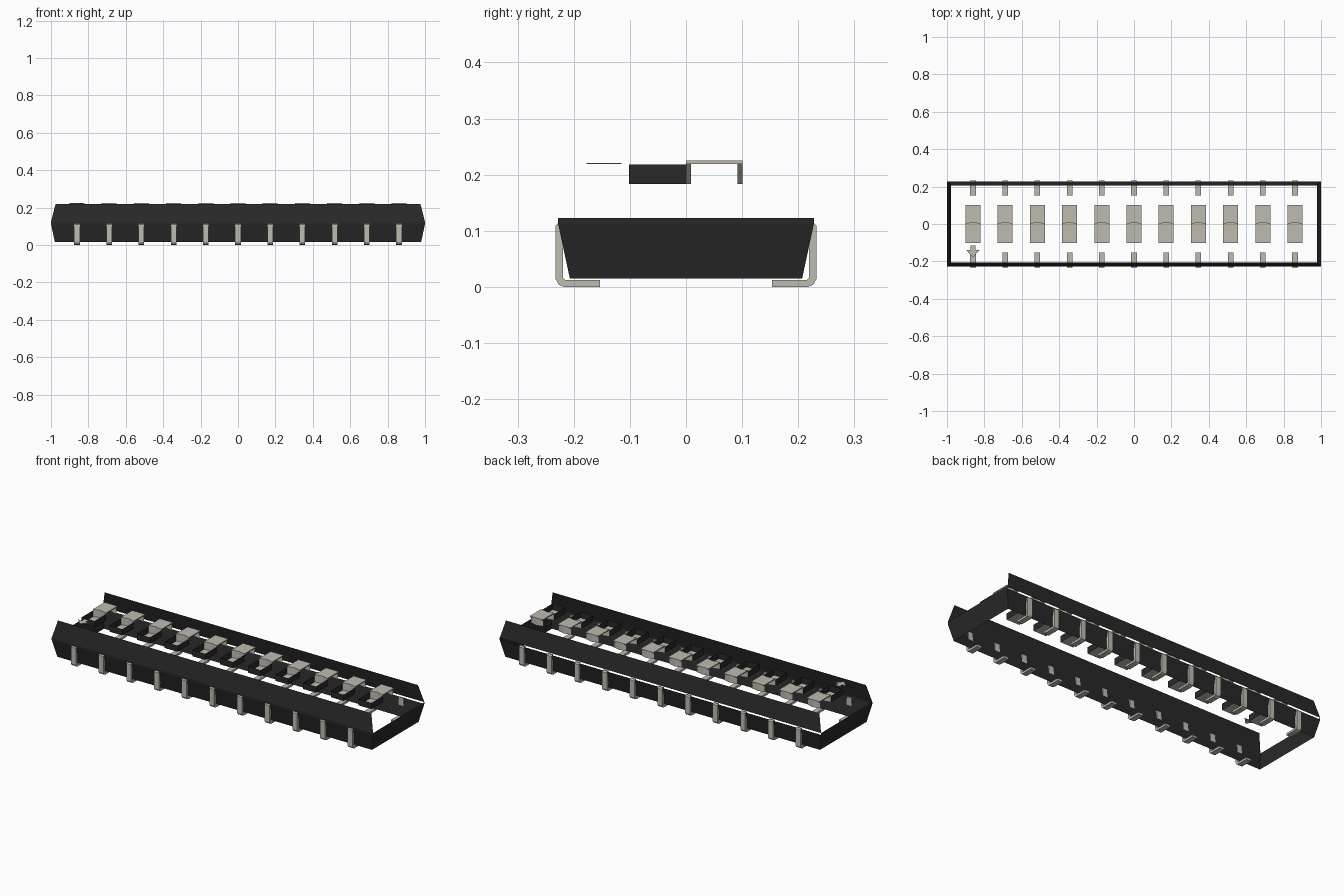
import bpy

cube = bpy.data.objects.get("Cube")
if cube:
    bpy.data.objects.remove(cube, do_unlink=True)


def material(name, colour):
    mat = bpy.data.materials.new(name)
    mat.use_nodes = True
    mat.diffuse_color = colour
    mat.node_tree.nodes["Principled BSDF"].inputs["Base Color"].default_value = colour
    return mat


BLACK = material("black plastic", (0.022, 0.022, 0.022, 1))
METAL = material("pale metal", (0.52, 0.50, 0.43, 1))


def add_mesh(name, verts, faces, mat):
    mesh = bpy.data.meshes.new(name)
    mesh.from_pydata(verts, [], faces)
    mesh.materials.append(mat)
    obj = bpy.data.objects.new(name, mesh)
    bpy.context.collection.objects.link(obj)
    return obj


def ring(x, y, z):
    return [(-x, -y, z), (x, -y, z), (x, y, z), (-x, y, z)]


def band(name, low, high, sides):
    """Thin walls between two rectangles; sides 0 front, 1 +x, 2 back, 3 -x."""
    faces = [(i, (i + 1) % 4, (i + 1) % 4 + 4, i + 4) for i in sides]
    return add_mesh(name, ring(*low) + ring(*high), faces, BLACK)


def prism(name, points, place, low, high, mat):
    """Extrude a 2D outline from low to high; place maps (a, b, depth) to xyz."""
    n = len(points)
    verts = [place(a, b, d) for d in (low, high) for a, b in points]
    faces = [tuple(range(n))[::-1], tuple(range(n, 2 * n))]
    faces += [(i, (i + 1) % n, (i + 1) % n + n, i + n) for i in range(n)]
    obj = add_mesh(name, verts, faces, mat)
    # consistent outward normals
    import bmesh
    bm = bmesh.new()
    bm.from_mesh(obj.data)
    bmesh.ops.recalc_face_normals(bm, faces=bm.faces)
    bm.to_mesh(obj.data)
    bm.free()
    return obj


def flat(a, b, d):
    return (a, b, d)


# Open case: tapered lower walls, narrow parting strip, tapered long upper walls
LOW, MID, RIM, TOP = (0.979, 0.207, 0.015), (1, 0.228, 0.113), (1, 0.228, 0.123), (0.975, 0.207, 0.22)
band("case_lower_walls", LOW, MID, (0, 1, 2, 3))
band("case_parting_strip", MID, RIM, (0, 1, 3))
band("case_upper_walls", RIM, TOP, (0, 2))

# Bent pin outline: distance from the centre line, height
PIN = [(0.153, 0), (0.218, 0), (0.227, 0.004), (0.233, 0.015), (0.233, 0.108),
       (0.227, 0.115), (0.219, 0.115), (0.219, 0.016), (0.215, 0.012), (0.153, 0.012)]
COUNT, PITCH = 11, 0.1722
FLOOR, DECK, HALF = 0.183, 0.218, 0.04

for i in range(COUNT):
    x = (i - (COUNT - 1) / 2) * PITCH

    # Pins on both long sides
    for side, label in ((-1, "front"), (1, "back")):
        prism(f"{label}_pin_{i + 1}", PIN, lambda a, b, d, s=side: (d, s * a, b),
              x - 0.015, x + 0.015, METAL)

    # Slot walls and the metal slot floor
    l, r = x - HALF, x + HALF
    path = [(l, 0), (l, -0.102), (r, -0.102), (r, 0)]
    verts = [(a, b, z) for z in (FLOOR, DECK) for a, b in path]
    add_mesh(f"slot_walls_{i + 1}", verts, [(k, k + 1, k + 5, k + 4) for k in range(3)], BLACK)
    floor = [(l, -0.102), (r, -0.102), (r, 0), (x, 0.009), (l, 0)]
    add_mesh(f"slot_floor_{i + 1}", [(a, b, FLOOR) for a, b in floor], [(0, 1, 2, 3, 4)], METAL)

    # Slider plate with a chevron leg at each end
    plate = [(l, 0), (x, 0.009), (r, 0), (r, 0.101), (l, 0.101)]
    prism(f"slider_plate_{i + 1}", plate, flat, DECK + 0.001, 0.225, METAL)
    for y, label in ((0, "front"), (0.092, "back")):
        line = [(l, y), (x, y + 0.009), (r, y)]
        verts = [(a, b, z) for z in (FLOOR, DECK + 0.001) for a, b in line]
        add_mesh(f"slider_{label}_leg_{i + 1}", verts, [(0, 1, 4, 3), (1, 2, 5, 4)], METAL)

# Direction arrow beside the first slider
first = -PITCH * (COUNT - 1) / 2
half_arrow = [(0.013, -0.115), (0.013, -0.14), (0.036, -0.14), (0, -0.177)]
outline = half_arrow + [(-a, b) for a, b in reversed(half_arrow[:-1])]
prism("direction_arrow", [(first + a, b) for a, b in outline], flat, 0.219, 0.221, METAL)
